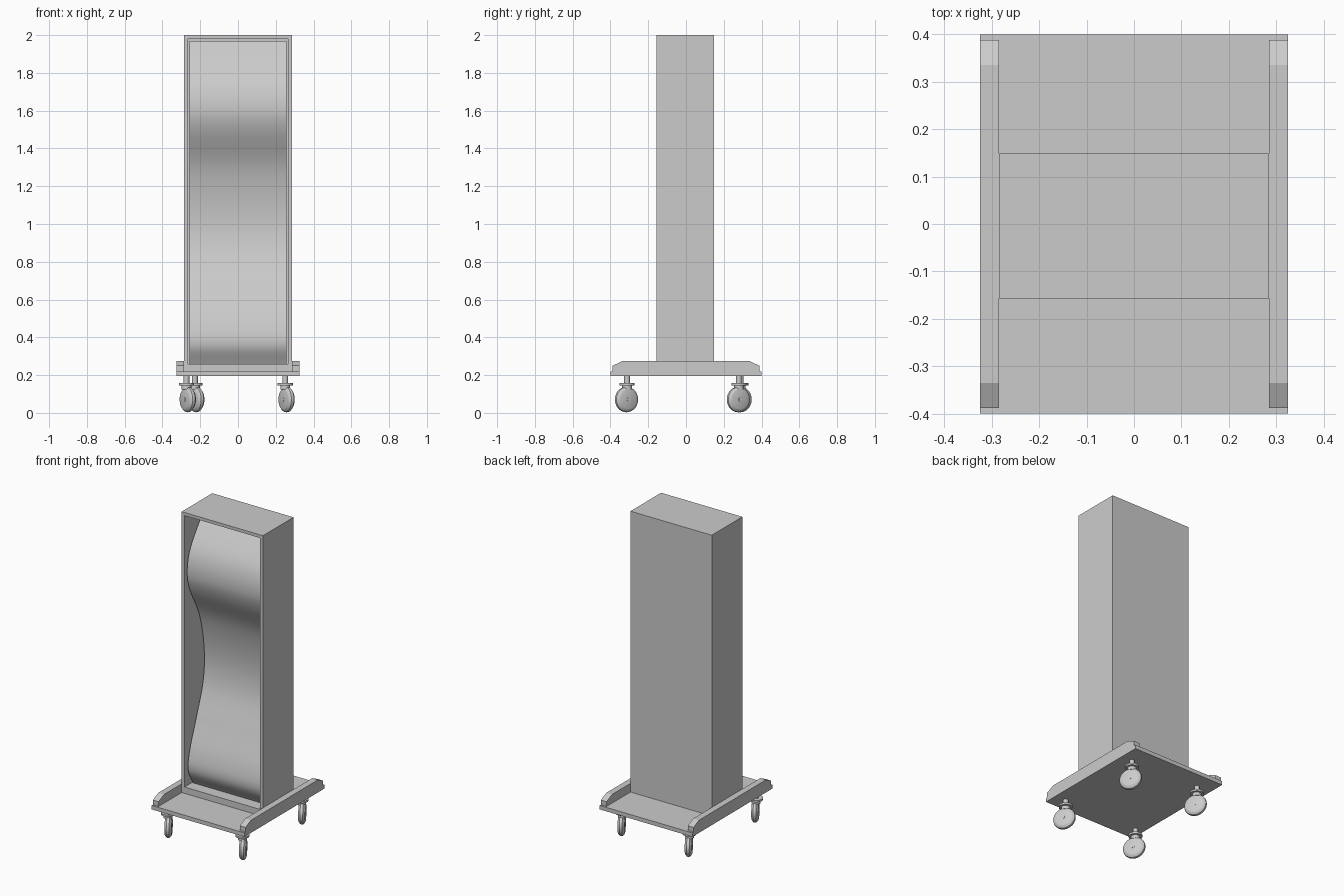
import bpy, bmesh, math
from mathutils import Matrix, Vector

cube = bpy.data.objects.get("Cube")
if cube:
    bpy.data.objects.remove(cube, do_unlink=True)

GREY = (0.6, 0.6, 0.6, 1.0)
grey = bpy.data.materials.new("light grey")
grey.use_nodes = True
grey.diffuse_color = GREY
grey.node_tree.nodes["Principled BSDF"].inputs["Base Color"].default_value = GREY


def finish(name, bm, smooth_angle=None):
    """Turn a bmesh into a named grey object."""
    bmesh.ops.recalc_face_normals(bm, faces=bm.faces)
    mesh = bpy.data.meshes.new(name)
    bm.to_mesh(mesh)
    bm.free()
    mesh.materials.append(grey)
    ob = bpy.data.objects.new(name, mesh)
    bpy.context.collection.objects.link(ob)
    if smooth_angle:
        bpy.ops.object.select_all(action='DESELECT')
        ob.select_set(True)
        bpy.context.view_layer.objects.active = ob
        bpy.ops.object.shade_smooth_by_angle(angle=math.radians(smooth_angle))
    return ob


def box_mesh(lo, hi):
    bm = bmesh.new()
    bmesh.ops.create_cube(bm, size=1)
    lo, hi = Vector(lo), Vector(hi)
    size = hi - lo
    for v in bm.verts:
        v.co = Vector([l + (c + 0.5) * s for l, c, s in zip(lo, v.co, size)])
    return bm


def lathe(name, profile, matrix, sides=32):
    """Revolve (radius, height) pairs around local z, capped at both ends."""
    bm = bmesh.new()
    rings = []
    for r, h in profile:
        angles = [2 * math.pi * i / sides for i in range(sides)]
        rings.append([bm.verts.new((r * math.cos(a), r * math.sin(a), h)) for a in angles])
    for a, b in zip(rings, rings[1:]):
        for i in range(sides):
            j = (i + 1) % sides
            bm.faces.new((a[i], a[j], b[j], b[i]))
    bm.faces.new(rings[0])
    bm.faces.new(rings[-1])
    bm.transform(matrix)
    return finish(name, bm, 30)


def extrude_x(name, outline, x0, x1):
    """Extrude a closed (y, z) outline between two x positions."""
    bm = bmesh.new()
    face = bm.faces.new([bm.verts.new((x0, y, z)) for y, z in outline])
    ext = bmesh.ops.extrude_face_region(bm, geom=[face])
    moved = [g for g in ext["geom"] if isinstance(g, bmesh.types.BMVert)]
    bmesh.ops.translate(bm, verts=moved, vec=(x1 - x0, 0, 0))
    return finish(name, bm)


# Base platform
finish("base_platform", box_mesh((-0.325, -0.4, 0.195), (0.325, 0.4, 0.22)))

# Side rails with sloped ends
half = [(0.388, 0.22), (0.388, 0.25), (0.335, 0.275)]
rail = half + [(-y, z) for y, z in reversed(half)]
for side, s in (("left", 1), ("right", -1)):
    extrude_x(side + "_rail", rail, s * 0.285, s * 0.325)

# Cabinet with a recessed front opening
FRONT, BACK = -0.157, 0.149
bm = box_mesh((-0.285, FRONT, 0.22), (0.285, BACK, 2.0))
front = min(bm.faces, key=lambda f: f.calc_center_median().y)
bmesh.ops.inset_region(bm, faces=[front], thickness=0.028)
for v in front.verts:
    if v.co.z < 1:
        v.co.z = 0.26
ext = bmesh.ops.extrude_face_region(bm, geom=[front])
bmesh.ops.translate(bm, vec=(0, 0.28, 0),
                    verts=[g for g in ext["geom"] if isinstance(g, bmesh.types.BMVert)])
if front.is_valid:
    bmesh.ops.delete(bm, geom=[front], context='FACES_ONLY')
finish("cabinet", bm)

# Wavy panel inside the opening: (height, depth behind the front)
wave = [(1.97, 0.20), (1.87, 0.12), (1.745, 0.04), (1.62, 0.015), (1.5, 0.04),
        (1.3, 0.138), (1.07, 0.185), (0.87, 0.175), (0.66, 0.105), (0.48, 0.04),
        (0.36, 0.025), (0.26, 0.075)]
pts = [Vector((z, d)) for z, d in wave]
pts = [2 * pts[0] - pts[1]] + pts + [2 * pts[-1] - pts[-2]]
STEPS = 6
path = []
for a, b, c, d in zip(pts, pts[1:], pts[2:], pts[3:]):
    for k in range(STEPS):
        t = k / STEPS
        path.append(0.5 * (2 * b + (c - a) * t + (2 * a - 5 * b + 4 * c - d) * t ** 2
                           + (3 * b - a - 3 * c + d) * t ** 3))
path.append(pts[-2])
bm = bmesh.new()
rows = [[bm.verts.new((x, FRONT + p.y, p.x)) for x in (-0.257, 0.257)] for p in path]
for (a, b), (c, d) in zip(rows, rows[1:]):
    bm.faces.new((a, c, d, b))
panel = finish("wavy_panel", bm, 60)
if panel.data.polygons[0].normal.y > 0:
    panel.data.flip_normals()

# Casters: swivelled wheel, swivel plate and stem
side_profile = [(0.05, 0.02), (0.055, 0.018), (0.066, 0.008)]
wheel = [(r, -h) for r, h in side_profile] + [(0.068, 0)] + side_profile[::-1]
stem = [(0.026, 0.125), (0.026, 0.146), (0.04, 0.146), (0.04, 0.158),
        (0.015, 0.158), (0.015, 0.2)]
swivel = Matrix.Rotation(math.radians(30), 4, 'Z')
spots = {"front_left": (0.25, -0.312), "front_right": (-0.273, -0.312),
         "back_left": (0.25, 0.28), "back_right": (-0.228, 0.29)}
for name, (x, y) in spots.items():
    lathe(name + "_caster_stem", stem, Matrix.Translation((x, y, 0)), 24)
    place = Matrix.Translation((x + 0.007, y - 0.003, 0.071)) @ swivel
    lathe(name + "_wheel", wheel, place @ Matrix.Rotation(math.pi / 2, 4, 'Y'))
    lathe(name + "_axle", [(0.01, -0.022), (0.01, 0.022)],
          place @ Matrix.Rotation(math.pi / 2, 4, 'Y'), 16)
